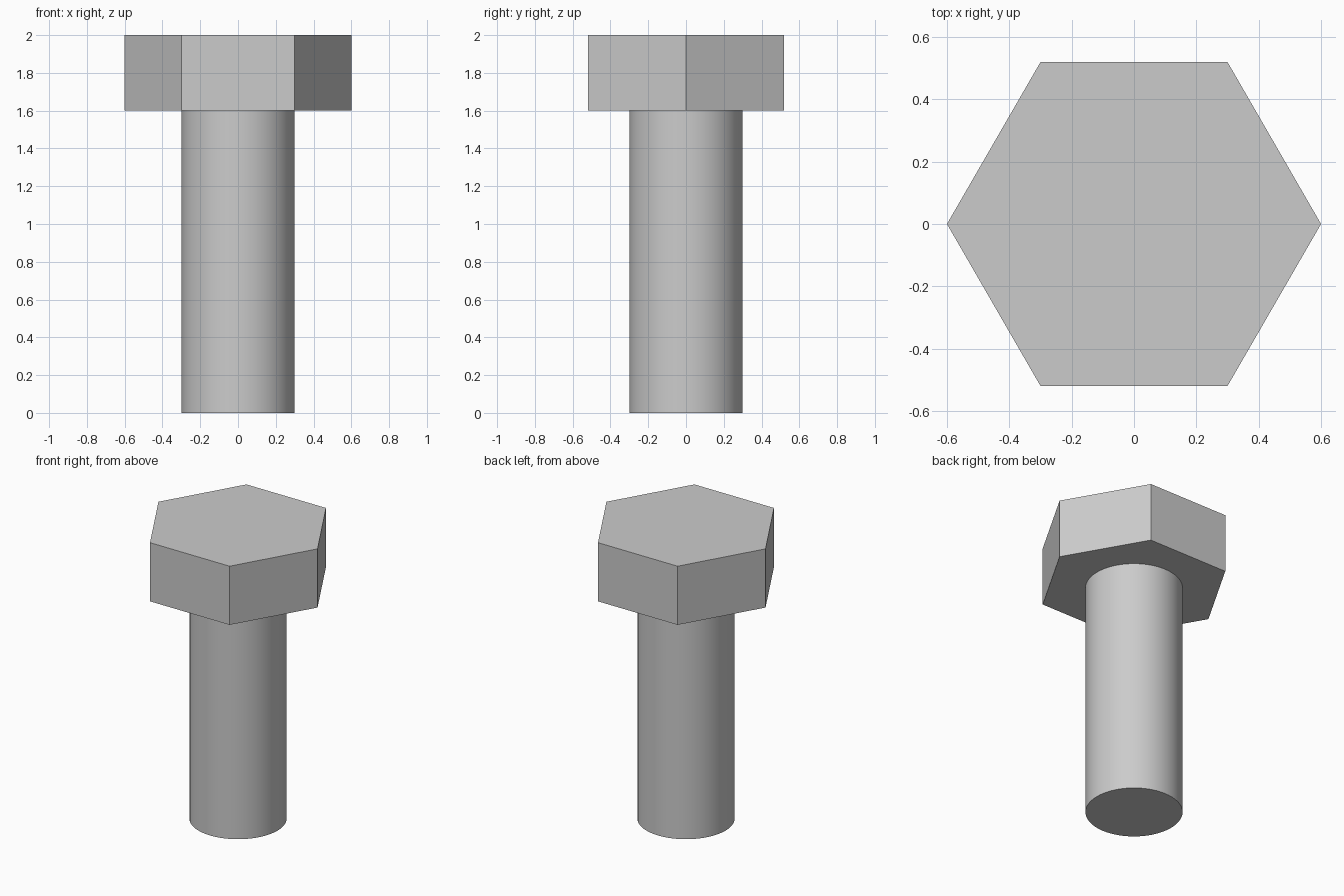
import bpy
import math

if "Cube" in bpy.data.objects:
    bpy.data.objects.remove(bpy.data.objects["Cube"])

SHAFT_RADIUS = 0.3
SHAFT_LENGTH = 1.6
HEAD_RADIUS = 0.6   # centre to corner
HEAD_HEIGHT = 0.4


def prism(name, sides, radius, bottom, height, turn=0.0):
    """Add an upright prism whose base sits at the given height."""
    bpy.ops.mesh.primitive_cylinder_add(
        vertices=sides, radius=radius, depth=height,
        location=(0, 0, bottom + height / 2), rotation=(0, 0, turn))
    obj = bpy.context.object
    obj.name = name
    bpy.ops.object.transform_apply(location=False, rotation=True, scale=False)
    return obj


# Round shaft, smooth around its side
prism("shaft", 64, SHAFT_RADIUS, 0, SHAFT_LENGTH)
bpy.ops.object.shade_smooth_by_angle(angle=math.radians(30))

# Hexagonal head with corners on the x axis
prism("hex_head", 6, HEAD_RADIUS, SHAFT_LENGTH, HEAD_HEIGHT, math.radians(30))
